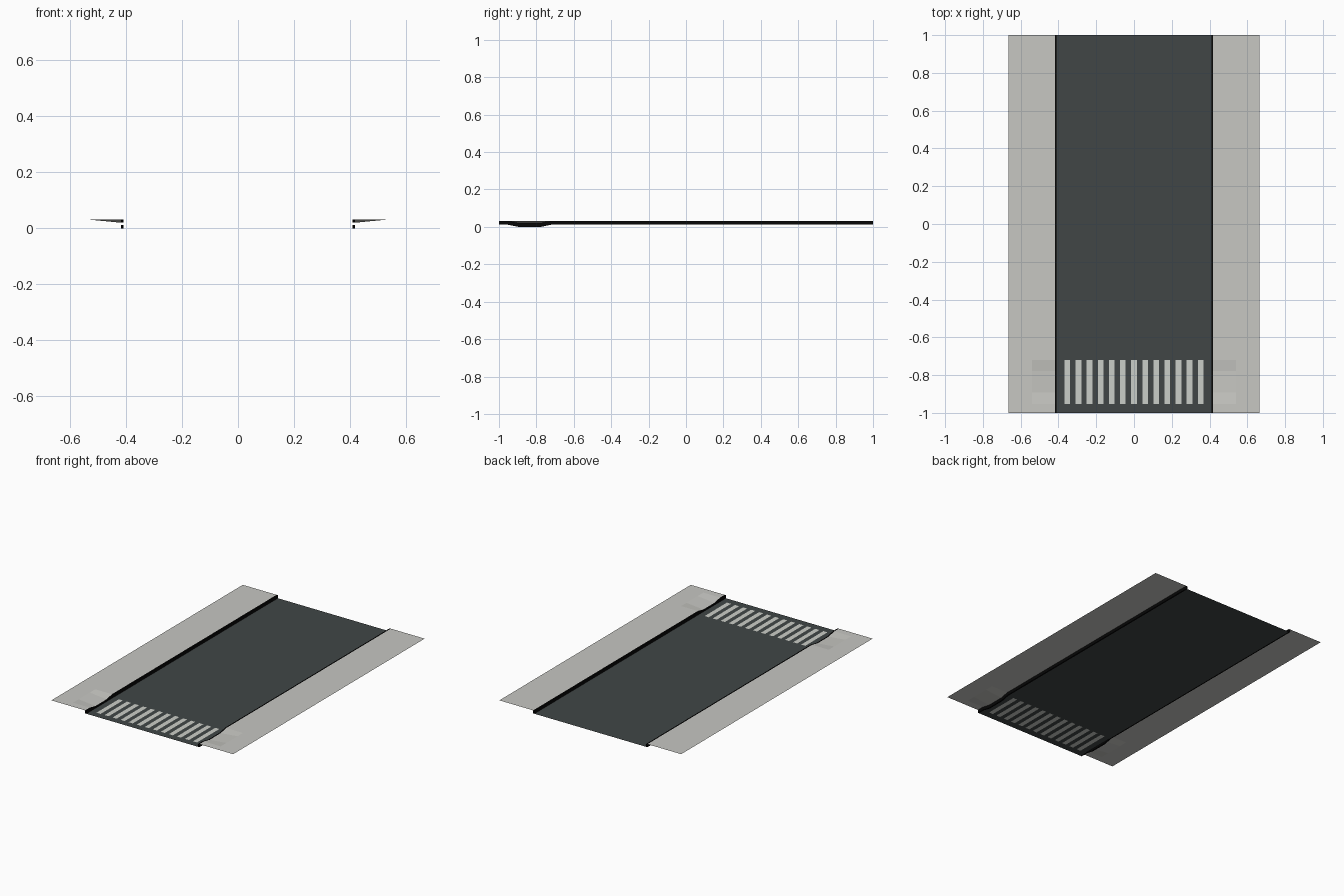
import bpy, bmesh

if "Cube" in bpy.data.objects:
    bpy.data.objects.remove(bpy.data.objects["Cube"])

W, RAMP, IN, ROAD = 0.665, 0.54, 0.418, 0.409   # x positions from outside to road edge
TOP, DIP, CURB_H = 0.032, 0.012, 0.02           # pavement height, kerb drop, kerb height
ROAD_Z = TOP - CURB_H
YS = [-1, -0.953, -0.893, -0.777, -0.72, 1]     # stations along the road
DROP = [0, 0, DIP, DIP, 0, 0]                   # dropped kerb at each station


def mat(name, rgb):
    m = bpy.data.materials.new(name)
    m.diffuse_color = (*rgb, 1)
    m.use_nodes = True
    m.node_tree.nodes["Principled BSDF"].inputs["Base Color"].default_value = m.diffuse_color
    return m


asphalt = mat("asphalt grey", (0.052, 0.061, 0.061))
paint = mat("stripe white", (0.60, 0.62, 0.58))
concrete = mat("pavement grey", (0.57, 0.57, 0.54))
black = mat("kerb black", (0.002, 0.002, 0.002))


def make(name, bm, *mats):
    me = bpy.data.meshes.new(name)
    bm.to_mesh(me)
    bm.free()
    ob = bpy.data.objects.new(name, me)
    bpy.context.collection.objects.link(ob)
    for m in mats:
        me.materials.append(m)
    return ob


def sheet(xs, ys, height, rule=lambda c: 0):
    """Upward-facing grid with a height function and a colour rule."""
    bm = bmesh.new()
    v = [[bm.verts.new((x, y, height(i, j))) for j, y in enumerate(ys)]
         for i, x in enumerate(xs)]
    for i in range(len(xs) - 1):
        for j in range(len(ys) - 1):
            f = bm.faces.new((v[i][j], v[i + 1][j], v[i + 1][j + 1], v[i][j + 1]))
            f.normal_update()
            if f.normal.z < 0:
                f.normal_flip()
            f.material_index = rule((i, j))
    return bm


# Road with the crossing stripes cut in as faces
xs = [-ROAD]
for k in range(-6, 7):
    xs += [k * 0.0588 - 0.015, k * 0.0588 + 0.015]
xs.append(ROAD)
make("road", sheet(xs, [-1, -0.953, -0.72, 1], lambda i, j: ROAD_Z,
                   lambda c: int(c[0] % 2 == 1 and c[1] == 1)), asphalt, paint)

for side, s in (("left", -1), ("right", 1)):
    # Pavement with a ramp sloping down to the dropped kerb
    make(side + "_pavement",
         sheet([s * IN, s * RAMP, s * W], YS,
               lambda i, j: TOP - (DROP[j] if i == 0 else 0)), concrete)

    # Kerb: open-ended rectangular tube following the drop
    bm = bmesh.new()
    rings = []
    for y, d in zip(YS, DROP):
        rings.append([bm.verts.new((s * x, y, z - d)) for x, z in
                      ((ROAD, TOP - CURB_H), (IN, TOP - CURB_H), (IN, TOP), (ROAD, TOP))])
    for a, b in zip(rings, rings[1:]):
        for k in range(4):
            n = (k + 1) % 4
            bm.faces.new((a[k], a[n], b[n], b[k]))
    bmesh.ops.recalc_face_normals(bm, faces=bm.faces[:])
    make(side + "_kerb", bm, black)
